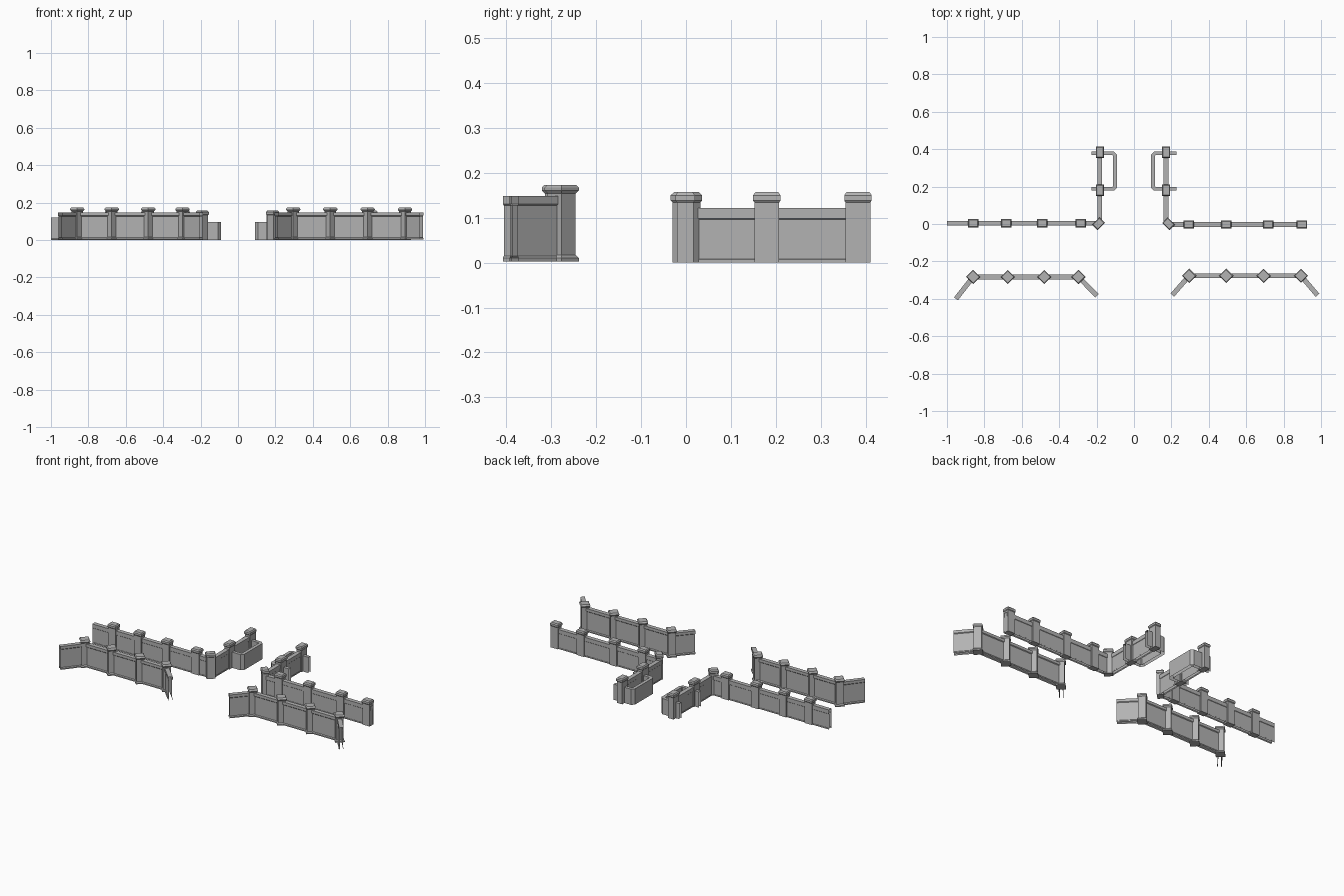
import bpy, bmesh
from math import radians
from mathutils import Vector, Matrix

cube = bpy.data.objects.get("Cube")
if cube:
    bpy.data.objects.remove(cube, do_unlink=True)

stone = bpy.data.materials.new("grey_stone")
stone.use_nodes = True
stone.diffuse_color = (0.45, 0.45, 0.45, 1)
stone.node_tree.nodes["Principled BSDF"].inputs["Base Color"].default_value = stone.diffuse_color


def finish(name, bm):
    mesh = bpy.data.meshes.new(name)
    bm.to_mesh(mesh)
    bm.free()
    mesh.materials.append(stone)
    obj = bpy.data.objects.new(name, mesh)
    bpy.context.collection.objects.link(obj)
    return obj


def wall(name, path, profile):
    """Sweep a mirrored (half width, z) profile along a mitred path; ends and underside stay open."""
    pts = [Vector(p) for p in path]
    section = profile + [(-w, z) for w, z in reversed(profile)]
    bm = bmesh.new()
    rings = []
    for i, p in enumerate(pts):
        before = (p - pts[i - 1]).normalized() if i else None
        after = (pts[i + 1] - p).normalized() if i < len(pts) - 1 else None
        before, after = before or after, after or before
        n1, n2 = Vector((-before.y, before.x)), Vector((-after.y, after.x))
        miter = (n1 + n2) / (1 + n1.dot(n2))
        rings.append([bm.verts.new((*(p + miter * w), z)) for w, z in section])
    for a, b in zip(rings, rings[1:]):
        for k in range(len(section) - 1):
            bm.faces.new((a[k], b[k], b[k + 1], a[k + 1]))
    return finish(name, bm)


def pillar(name, x, y, size, profile, angle=0):
    """Stack rectangular rings of (margin, z) around a footprint."""
    place = Matrix.Translation((x, y, 0)) @ Matrix.Rotation(radians(angle), 4, 'Z')
    bm = bmesh.new()
    rings = []
    for margin, z in profile:
        hx, hy = size[0] / 2 + margin, size[1] / 2 + margin
        corners = ((-hx, -hy), (hx, -hy), (hx, hy), (-hx, hy))
        rings.append([bm.verts.new(place @ Vector((cx, cy, z))) for cx, cy in corners])
    for a, b in zip(rings, rings[1:]):
        for k in range(4):
            j = (k + 1) % 4
            bm.faces.new((a[k], a[j], b[j], b[k]))
    bm.faces.new(rings[-1])
    bm.faces.new(rings[0][::-1])
    return finish(name, bm)


# Cross-sections
front_wall = [(.013, .003), (.013, .01), (.009, .015), (.009, .127), (.013, .131), (.013, .148)]
back_wall = [(.012, 0), (.012, .007), (.011, .008), (.011, .096), (.013, .098), (.013, .122)]
low_wall = [(.01, 0), (.01, .098)]
front_post = [(.005, .003), (.005, .01), (0, .017), (0, .154),
              (.005, .161), (.005, .167), (.001, .173)]
back_post = [(0, 0), (0, .134), (.003, .138), (.003, .15), (-.002, .157)]

# Front walls with angled wings and diamond pillars
front_runs = {
    "right": (-.283, (-.86, -.675, -.48, -.297), (-.952, -.4), (-.197, -.384)),
    "left": (-.277, (.295, .493, .693, .893), (.205, -.38), (.981, -.381)),
}
for side, (y, xs, start, end) in front_runs.items():
    wall(f"front_wall_{side}", [start, (xs[0], y), (xs[-1], y), end], front_wall)
    for i, x in enumerate(xs):
        pillar(f"front_pillar_{side}_{i + 1}", x, y, (.044, .044), front_post, 45)

# Back walls turning inward along the passage, with a corner pillar at the bend
back_runs = {
    "right": (-1, .004, -1.0, (-.86, -.683, -.49, -.285), -.19, -.183),
    "left": (1, -.002, .925, (.293, .493, .718, .898), .185, .172),
}
for side, (s, y, outer, xs, corner, passage) in back_runs.items():
    wall(f"back_wall_{side}", [(outer, y), (corner, y)], back_wall)
    wall(f"passage_wall_{side}", [(passage, 0), (passage, .39)], back_wall)
    pillar(f"corner_pillar_{side}", corner, .001, (.05, .037), back_post, 45 * -s)
    for i, x in enumerate(xs):
        pillar(f"back_pillar_{side}_{i + 1}", x, y, (.05, .037), back_post)
    for i, py in enumerate((.18, .383)):
        pillar(f"passage_pillar_{side}_{i + 1}", passage, py, (.037, .055), back_post)

    # Low enclosure facing the passage
    inner, stub = s * .102, s * .228
    y0, y1, cut = .188, .378, .01
    wall(f"low_wall_{side}",
         [(stub, y0), (inner + s * cut, y0), (inner, y0 + cut),
          (inner, y1 - cut), (inner + s * cut, y1), (stub, y1)], low_wall)
